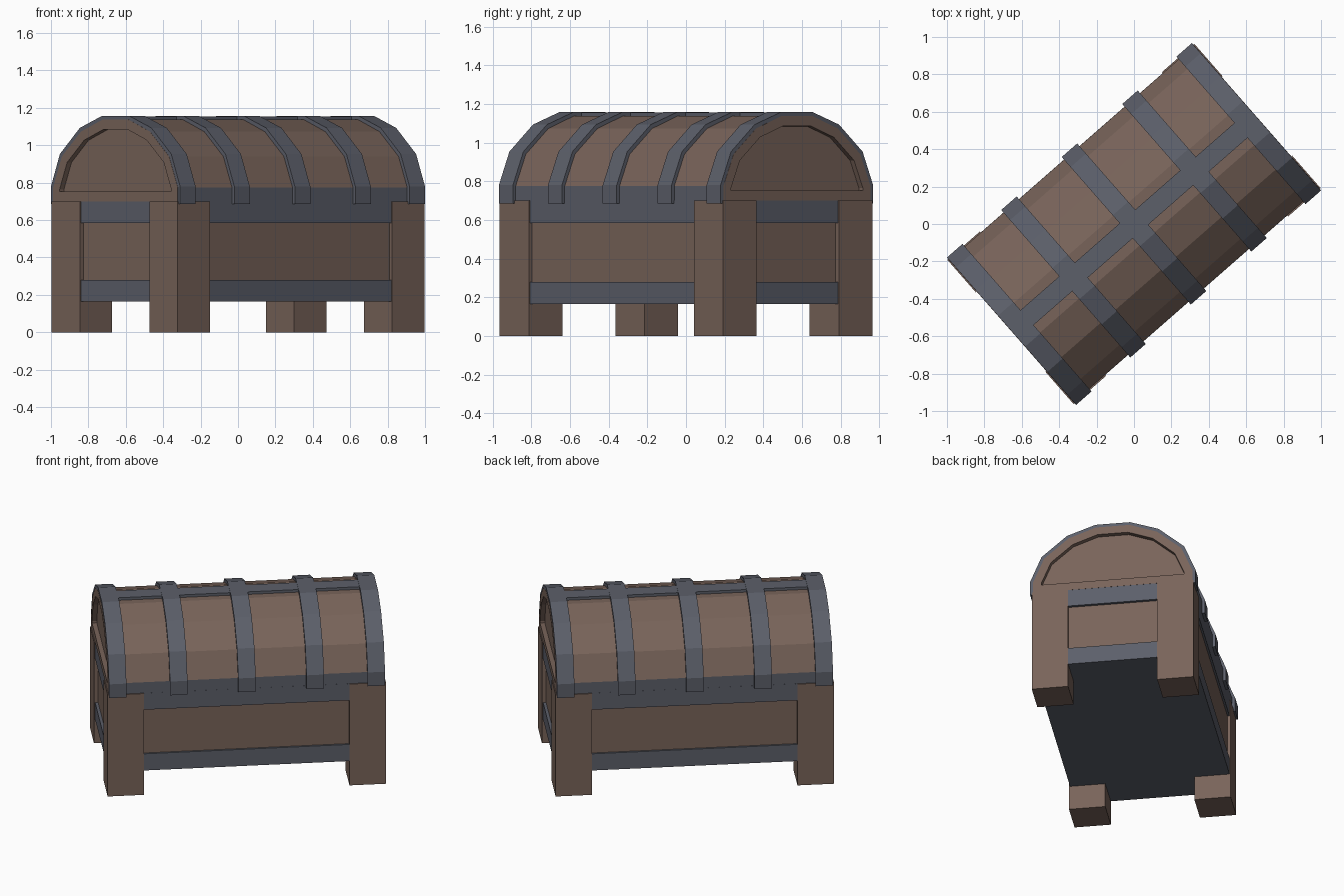
import bpy, bmesh, math
from mathutils import Matrix

if "Cube" in bpy.data.objects:
    bpy.data.objects.remove(bpy.data.objects["Cube"])

TURN = Matrix.Rotation(math.radians(41.2), 4, 'Z')  # the chest stands turned


def material(name, rgb):
    m = bpy.data.materials.new(name)
    m.diffuse_color = (*rgb, 1)
    m.use_nodes = True
    m.node_tree.nodes["Principled BSDF"].inputs["Base Color"].default_value = m.diffuse_color
    return m


WOOD = material("wood", (0.19, 0.127, 0.102))
IRON = material("iron", (0.107, 0.115, 0.144))


def finish(name, bm, *mats):
    bmesh.ops.recalc_face_normals(bm, faces=bm.faces)
    bm.transform(TURN)
    me = bpy.data.meshes.new(name)
    bm.to_mesh(me)
    bm.free()
    for m in mats:
        me.materials.append(m)
    ob = bpy.data.objects.new(name, me)
    bpy.context.collection.objects.link(ob)
    return ob


def box(name, x, y, z, mat):
    bm = bmesh.new()
    bmesh.ops.create_cube(bm, size=1)
    for v in bm.verts:
        for i, (a, b) in enumerate((x, y, z)):
            v.co[i] = a if v.co[i] < 0 else b
    return finish(name, bm, mat)


def arch(half):
    """Mirror a half profile into a full arch, right foot to left foot."""
    return half + [(-y, z) for y, z in reversed(half)]


def prism(outline, x0, x1):
    """Extrude a closed y-z outline along x."""
    bm = bmesh.new()
    a = [bm.verts.new((x0, y, z)) for y, z in outline]
    b = [bm.verts.new((x1, y, z)) for y, z in outline]
    n = len(outline)
    caps = [bm.faces.new(a), bm.faces.new(b)]
    for i in range(n):
        j = (i + 1) % n
        bm.faces.new((a[i], a[j], b[j], b[i]))
    bmesh.ops.recalc_face_normals(bm, faces=bm.faces)
    return bm, caps


LX, LY, LEG = 0.877, 0.5125, 0.23

# Corner legs
for sx, ex in ((-1, "left"), (1, "right")):
    for sy, ey in ((-1, "front"), (1, "back")):
        xs = sorted((sx * LX, sx * (LX - LEG)))
        ys = sorted((sy * LY, sy * (LY - LEG)))
        box(f"{ey}_{ex}_leg", xs, ys, (0, 0.70), WOOD)

# Recessed wooden walls and the two iron rails
box("wall_panels", (-0.851, 0.851), (-0.4925, 0.4925), (0.2, 0.65), WOOD)
for name, z in (("lower_rail", (0.165, 0.28)), ("upper_rail", (0.585, 0.70))):
    box(name, (-LX + 0.007, LX - 0.007), (-LY + 0.007, LY - 0.007), z, IRON)

# Barrel lid with sunken end panels and iron rim faces along the long sides
lid_half = [(0.505, 0.70), (0.505, 0.775), (0.435, 0.94), (0.28, 1.073), (0.106, 1.137)]
bm, caps = prism(arch(lid_half), -0.871, 0.871)
for f in bm.faces:
    if abs(f.normal.y) > 0.99:
        f.material_index = 1
bmesh.ops.inset_individual(bm, faces=caps, thickness=0.052, use_even_offset=True)
bmesh.ops.inset_individual(bm, faces=caps, thickness=0.001, depth=-0.03)
finish("lid", bm, WOOD, IRON)

# Iron straps over the lid
outer = [(0.524, 0.685), (0.524, 0.78), (0.452, 0.953), (0.29, 1.093), (0.11, 1.157)]
inner = [(0.50, 0.685), (0.50, 0.773), (0.431, 0.936), (0.277, 1.069), (0.105, 1.132)]
strap = arch(outer) + arch(inner)[::-1]
for i, x in enumerate((-0.815, -0.43, 0, 0.43, 0.815)):
    bm, _ = prism(strap, x - 0.055, x + 0.055)
    finish(f"lid_strap_{i + 1}", bm, IRON)

# Iron ridge strip along the top
box("ridge_strip", (-0.868, 0.868), (-0.053, 0.053), (1.12, 1.155), IRON)
